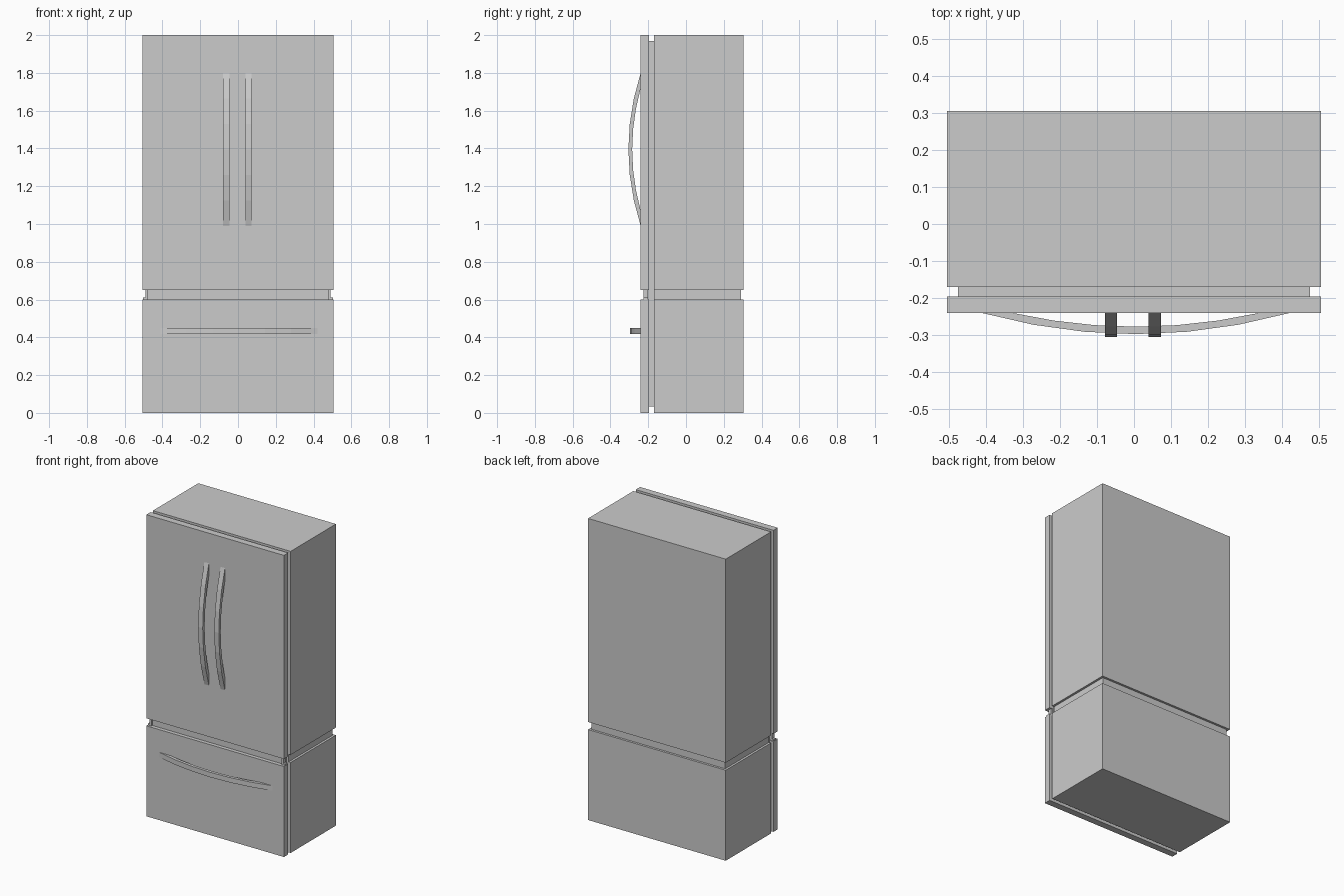
import bpy, bmesh

if "Cube" in bpy.data.objects:
    bpy.data.objects.remove(bpy.data.objects["Cube"])


def link(name, bm):
    bmesh.ops.recalc_face_normals(bm, faces=bm.faces)
    mesh = bpy.data.meshes.new(name)
    bm.to_mesh(mesh)
    bm.free()
    obj = bpy.data.objects.new(name, mesh)
    bpy.context.collection.objects.link(obj)
    return obj


def box(name, x, y, z):
    bm = bmesh.new()
    bmesh.ops.create_cube(bm, size=1)
    for v in bm.verts:
        for i, (lo, hi) in enumerate((x, y, z)):
            v.co[i] = lo + (v.co[i] + 0.5) * (hi - lo)
    return link(name, bm)


DOOR_Y = -0.24


def bow_handle(name, centre, half, reach, width, point, segs=6):
    """Faceted bow: outer arc tapering to the door, shorter inner arc."""
    ts = [-1 + 2 * i / segs for i in range(segs + 1)]

    def arc(h, r):
        return [(centre + h * t, DOOR_Y - r * (1 - t * t)) for t in ts]

    outer = arc(half, reach)
    inner = arc(half * 0.8, reach - 0.02)
    bm = bmesh.new()
    rings = []
    for (a, b), (c, d) in zip(outer, inner):
        rings.append([bm.verts.new(point(*p)) for p in (
            (a, b, -width / 2), (a, b, width / 2),
            (c, d, width / 2), (c, d, -width / 2))])
    for r, s in zip(rings, rings[1:]):
        for k in range(4):
            n = (k + 1) % 4
            bm.faces.new((r[k], r[n], s[n], s[k]))
    bm.faces.new(rings[0])
    bm.faces.new(rings[-1])
    return link(name, bm)


W = 0.505
# Upper and lower cabinets with their front panels
for part, z in (("lower", (0, 0.60)), ("upper", (0.65, 2.0))):
    box(part + "_cabinet", (-W, W), (-0.17, 0.305), z)
    box(part + "_door", (-W, W), (DOOR_Y, -0.195), z)

# Recessed necks in the gap between the two sections
box("cabinet_neck", (-0.49, 0.49), (-0.17, 0.29), (0.60, 0.65))
box("door_neck", (-0.478, 0.478), (-0.215, -0.195), (0.60, 0.65))

# Recessed seal between the doors and cabinets
box("door_seal", (-0.475, 0.475), (-0.195, -0.17), (0.035, 1.97))

# Corner hinges: a post on a thin foot
for side, s in (("left", -1), ("right", 1)):
    box(side + "_hinge_post", sorted((s * 0.478, s * 0.49)), (-0.225, -0.2), (0.60, 0.65))
    box(side + "_hinge_foot", sorted((s * 0.478, s * 0.503)), (-0.225, -0.2), (0.60, 0.61))

# Pair of upright door handles
for side, x in (("left", -0.062), ("right", 0.056)):
    bow_handle(side + "_door_handle", 1.395, 0.405, 0.065, 0.033,
               lambda a, y, w, x=x: (x + w, y, a))

# Horizontal drawer handle
bow_handle("drawer_handle", 0.005, 0.415, 0.057, 0.033,
           lambda a, y, w: (a, y, 0.433 + w))
